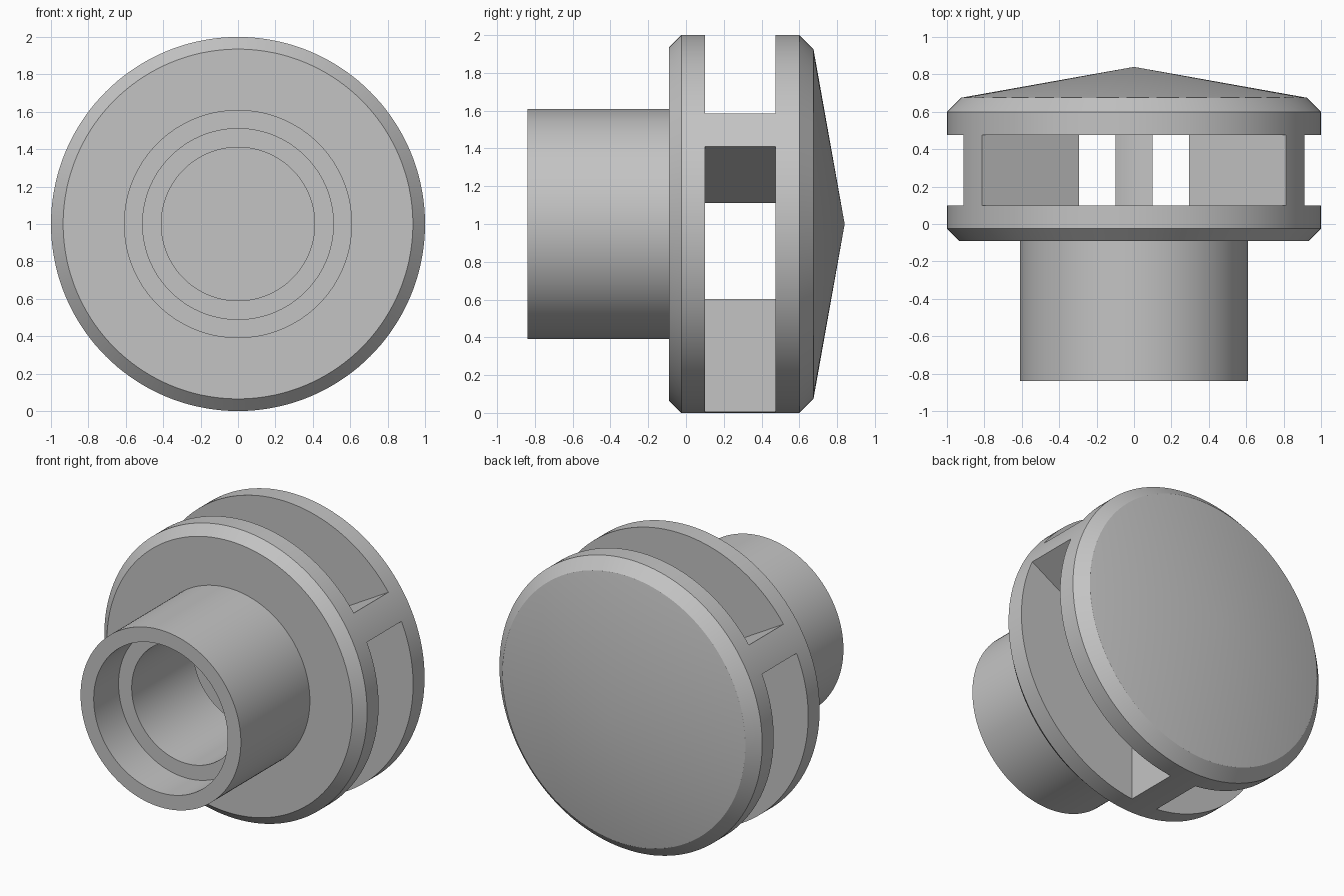
import bpy, bmesh
from math import sin, cos, pi, radians
from mathutils import Vector

cube = bpy.data.objects.get("Cube")
if cube:
    bpy.data.objects.remove(cube, do_unlink=True)

SEGMENTS = 144
CENTRE = Vector((0, 0, 1))
SLOT_FRONT, SLOT_BACK = 0.1, 0.475
RIB_HALF = 0.1

grey = bpy.data.materials.new("plain_grey")
grey.use_nodes = True
colour = (0.55, 0.55, 0.55, 1)
grey.diffuse_color = colour
grey.node_tree.nodes["Principled BSDF"].inputs["Base Color"].default_value = colour


def make_object(name, bm):
    bmesh.ops.recalc_face_normals(bm, faces=bm.faces)
    mesh = bpy.data.meshes.new(name)
    bm.to_mesh(mesh)
    bm.free()
    mesh.materials.append(grey)
    obj = bpy.data.objects.new(name, mesh)
    bpy.context.collection.objects.link(obj)
    return obj


def lathe(name, profile):
    """Revolve (radius, y) points around the front-to-back axis."""
    bm = bmesh.new()
    verts = [bm.verts.new(CENTRE + Vector((r, y, 0))) for r, y in profile]
    edges = [bm.edges.new(pair) for pair in zip(verts, verts[1:])]
    bmesh.ops.spin(bm, geom=verts + edges, cent=CENTRE, axis=(0, 1, 0),
                   angle=2 * pi, steps=SEGMENTS, use_merge=True)
    bmesh.ops.remove_doubles(bm, verts=bm.verts, dist=0.0001)
    return make_object(name, bm)


# Body: stepped socket, chamfered flange and shallow conical cap
body = lathe("vent_cap_body", [
    (0, SLOT_BACK), (0.41, SLOT_BACK), (0.41, -0.57), (0.51, -0.57),
    (0.51, -0.84), (0.61, -0.84), (0.61, -0.09), (0.935, -0.09),
    (1, -0.025), (1, 0.6), (0.925, 0.675), (0, 0.84)])

# Vent openings: three wedges that leave parallel-sided ribs between them
bm = bmesh.new()
for i in range(3):
    mid = radians(90 + 120 * i)
    tip = Vector((cos(mid), 0, sin(mid))) * RIB_HALF / sin(pi / 3)
    arms = [Vector((cos(mid + s * pi / 3), 0, sin(mid + s * pi / 3))) * 3
            for s in (-1, 1)]
    outline = [tip, tip + arms[0], tip + arms[1]]
    base = bm.faces.new([bm.verts.new(CENTRE + p + Vector((0, SLOT_FRONT, 0)))
                         for p in outline])
    grown = bmesh.ops.extrude_face_region(bm, geom=[base], use_keep_orig=True)
    bmesh.ops.translate(bm, vec=(0, SLOT_BACK - SLOT_FRONT, 0),
                        verts=[g for g in grown["geom"]
                               if isinstance(g, bmesh.types.BMVert)])
cutter = make_object("vent_cutter", bm)
cutter.hide_render = True

cut = body.modifiers.new("vents", "BOOLEAN")
cut.operation = "DIFFERENCE"
cut.solver = "EXACT"
cut.object = cutter

bpy.ops.object.select_all(action="DESELECT")
body.select_set(True)
bpy.context.view_layer.objects.active = body
bpy.ops.object.modifier_apply(modifier=cut.name)
bpy.data.objects.remove(cutter, do_unlink=True)

# Smooth round surfaces with crisp rims
bpy.ops.object.shade_smooth_by_angle(angle=radians(25))
